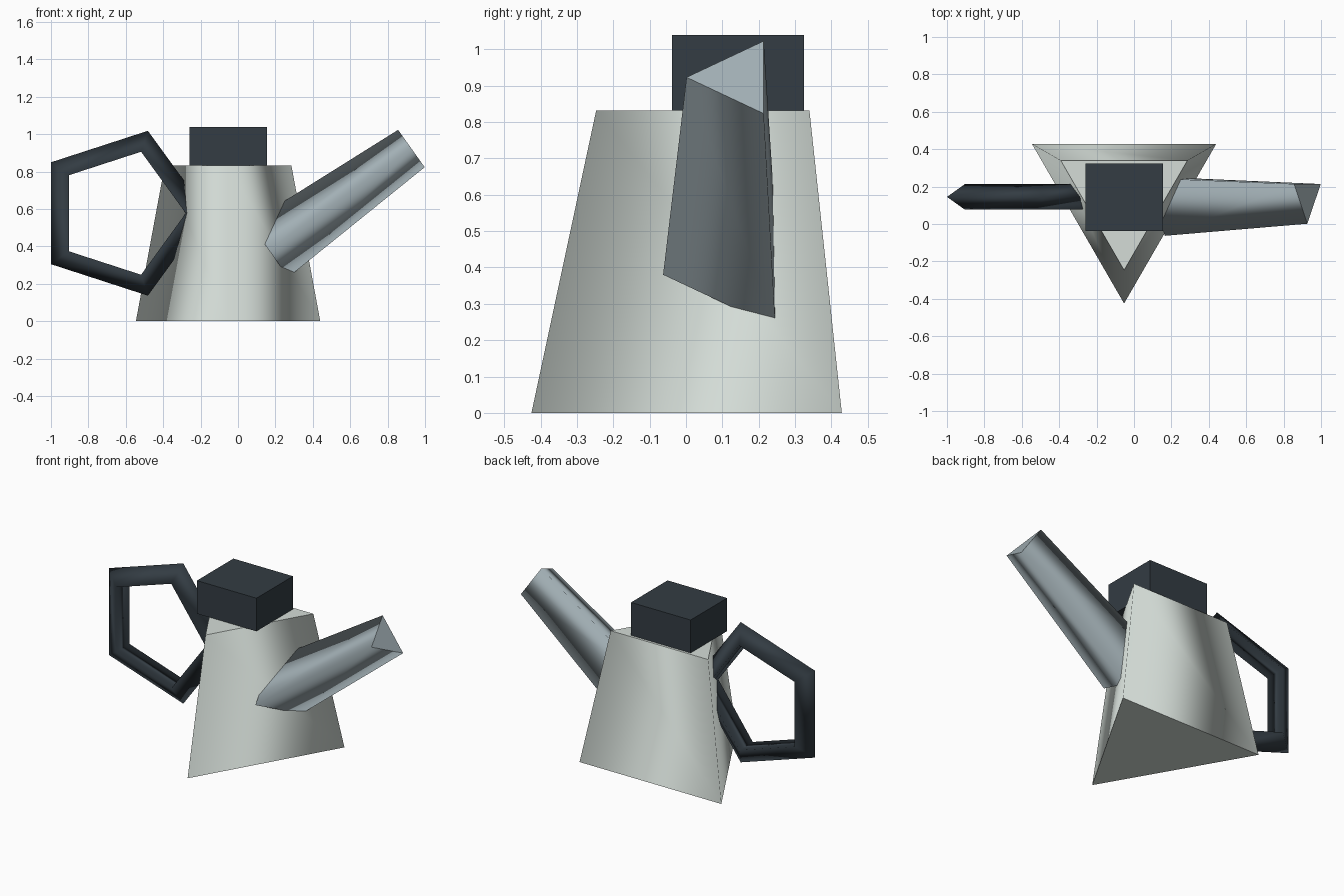
import bpy, math
from mathutils import Vector

if "Cube" in bpy.data.objects:
    bpy.data.objects.remove(bpy.data.objects["Cube"])


def material(name, rgb):
    m = bpy.data.materials.new(name)
    m.diffuse_color = (*rgb, 1)
    m.use_nodes = True
    m.node_tree.nodes["Principled BSDF"].inputs["Base Color"].default_value = m.diffuse_color
    return m


pale = material("pale_metal", (0.66, 0.72, 0.68))
steel = material("steel", (0.36, 0.43, 0.46))
dark = material("dark", (0.033, 0.045, 0.056))


def finish(name, mat):
    ob = bpy.context.object
    ob.name = name
    ob.data.materials.append(mat)
    return ob


def tapered_tri(name, mat, start, end, r1, r2):
    """Three-sided frustum with one corner facing -y, smooth sides, sharp flat caps."""
    start, end = Vector(start), Vector(end)
    axis = end - start
    bpy.ops.mesh.primitive_cone_add(vertices=3, radius1=r1, radius2=r2, depth=axis.length)
    ob = finish(name, mat)
    me = ob.data
    # put a corner exactly on -y, whatever the primitive's starting angle
    v = next(v.co for v in me.vertices if v.co.z < 0)
    turn = -math.pi / 2 - math.atan2(v.y, v.x)
    for v in me.vertices:
        x, y = v.co.x, v.co.y
        v.co.x = x * math.cos(turn) - y * math.sin(turn)
        v.co.y = x * math.sin(turn) + y * math.cos(turn)
    cap_edges = set()
    for p in me.polygons:
        p.use_smooth = len(p.vertices) == 4
        if not p.use_smooth:
            cap_edges.update(p.edge_keys)
    sharp = me.attributes.new("sharp_edge", 'BOOLEAN', 'EDGE')
    for e in me.edges:
        sharp.data[e.index].value = e.key in cap_edges
    ob.location = (start + end) / 2
    ob.rotation_euler = (0, math.atan2(axis.x, axis.z), 0)
    return ob


# Pot body and spout
tapered_tri("body", pale, (-0.053, 0.144, 0), (-0.053, 0.144, 0.832), 0.569, 0.391)
tapered_tri("spout", steel, (0.165, 0.143, 0.38), (0.927, 0.143, 0.923), 0.206, 0.1415)

# Lid block
bpy.ops.mesh.primitive_cube_add(size=1, location=(-0.052, 0.143, 0.935))
finish("lid", dark).scale = (0.414, 0.362, 0.208)

# Five-sided handle ring with a triangular section
bpy.ops.mesh.primitive_torus_add(major_segments=5, minor_segments=3,
                                 major_radius=0.385, minor_radius=0.0784,
                                 location=(-0.625, 0.145, 0.577),
                                 rotation=(math.pi / 2, 0, 0))
handle = finish("handle", dark)
for p in handle.data.polygons:
    p.use_smooth = True
